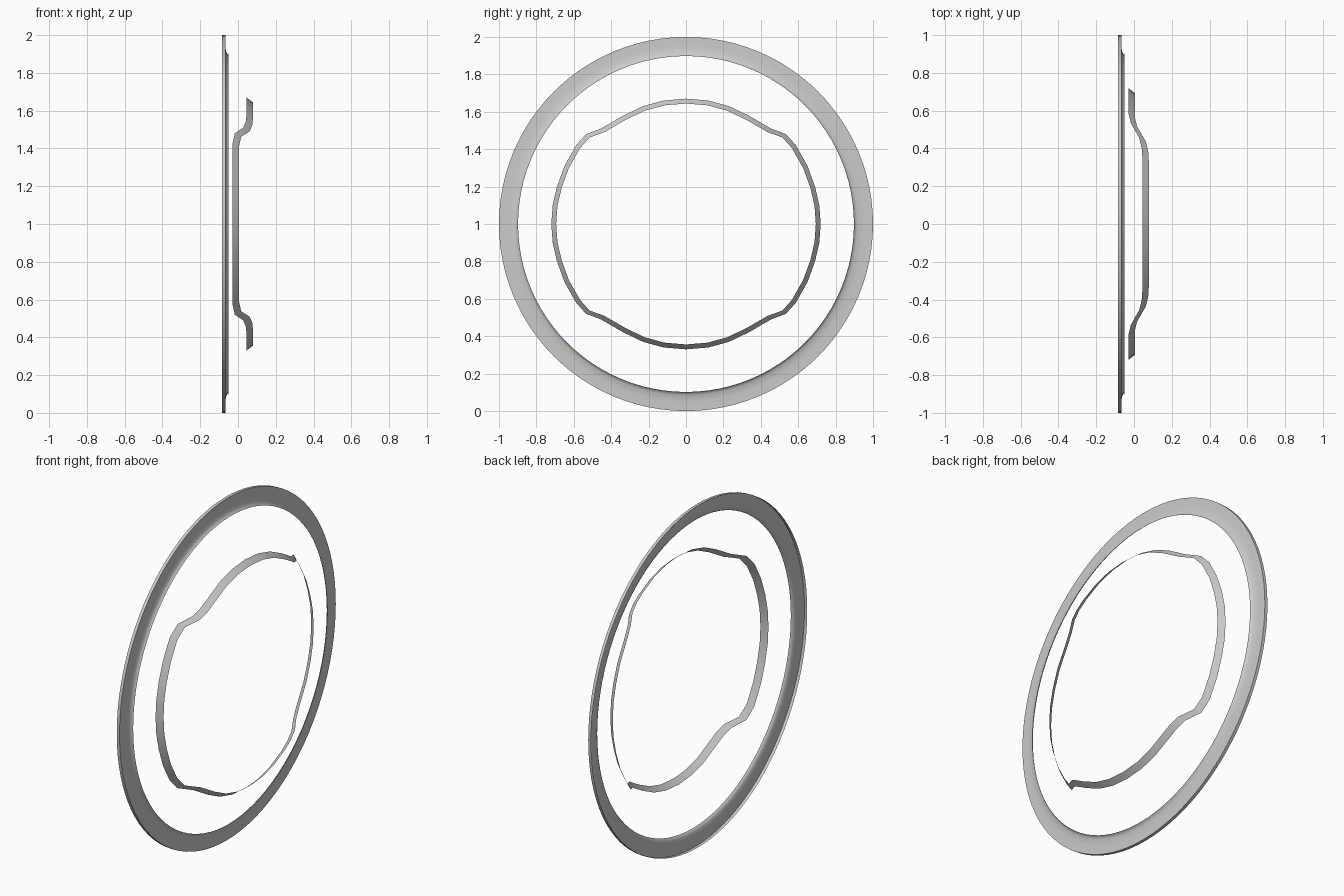
import bpy, math

if "Cube" in bpy.data.objects:
    bpy.data.objects.remove(bpy.data.objects["Cube"])

CZ = 1.0  # height of the shared axis


def loft(name, loops, angle):
    """Skin a list of closed, equally sized point loops."""
    n = len(loops[0])
    verts = [p for loop in loops for p in loop]
    faces = [(k * n + i, k * n + (i + 1) % n, (k + 1) * n + (i + 1) % n, (k + 1) * n + i)
             for k in range(len(loops) - 1) for i in range(n)]
    mesh = bpy.data.meshes.new(name)
    mesh.from_pydata(verts, [], faces)
    ob = bpy.data.objects.new(name, mesh)
    bpy.context.collection.objects.link(ob)
    bpy.ops.object.select_all(action='DESELECT')
    ob.select_set(True)
    bpy.context.view_layer.objects.active = ob
    bpy.ops.object.shade_smooth_by_angle(angle=math.radians(angle))
    return ob


def circle(x, r, n=96):
    return [(x, r * math.cos(2 * math.pi * i / n), CZ + r * math.sin(2 * math.pi * i / n))
            for i in range(n)]


# Outer flange: back-turned rim, flat face, forward inner lip
profile = [(-0.085, 1.0), (-0.067, 1.0), (-0.067, 0.95), (-0.064, 0.915),
           (-0.058, 0.904), (-0.05, 0.898)]
loft("outer_flange", [circle(x, r) for x, r in profile], 50)

# Inner wavy band: one quadrant of (x, y, z) along the back edge, side to top
quad = [(-0.03, 0.72, 0), (-0.03, 0.713, 0.1), (-0.03, 0.69, 0.2), (-0.03, 0.65, 0.31),
        (-0.03, 0.588, 0.42), (-0.017, 0.535, 0.48), (0.028, 0.455, 0.51),
        (0.041, 0.40, 0.542), (0.045, 0.34, 0.577), (0.045, 0.23, 0.63),
        (0.045, 0.12, 0.66), (0.045, 0, 0.67)]
half = quad + [(x, -y, z) for x, y, z in quad[-2::-1]]
path = half + [(x, y, -z) for x, y, z in half[-2:0:-1]]


def edge(dx, dr):
    pts = []
    for x, y, z in path:
        s = 1 - dr / math.hypot(y, z)
        pts.append((x + dx, y * s, CZ + z * s))
    return pts


loft("inner_wavy_band", [edge(0, 0), edge(0.034, 0.026)], 40)
